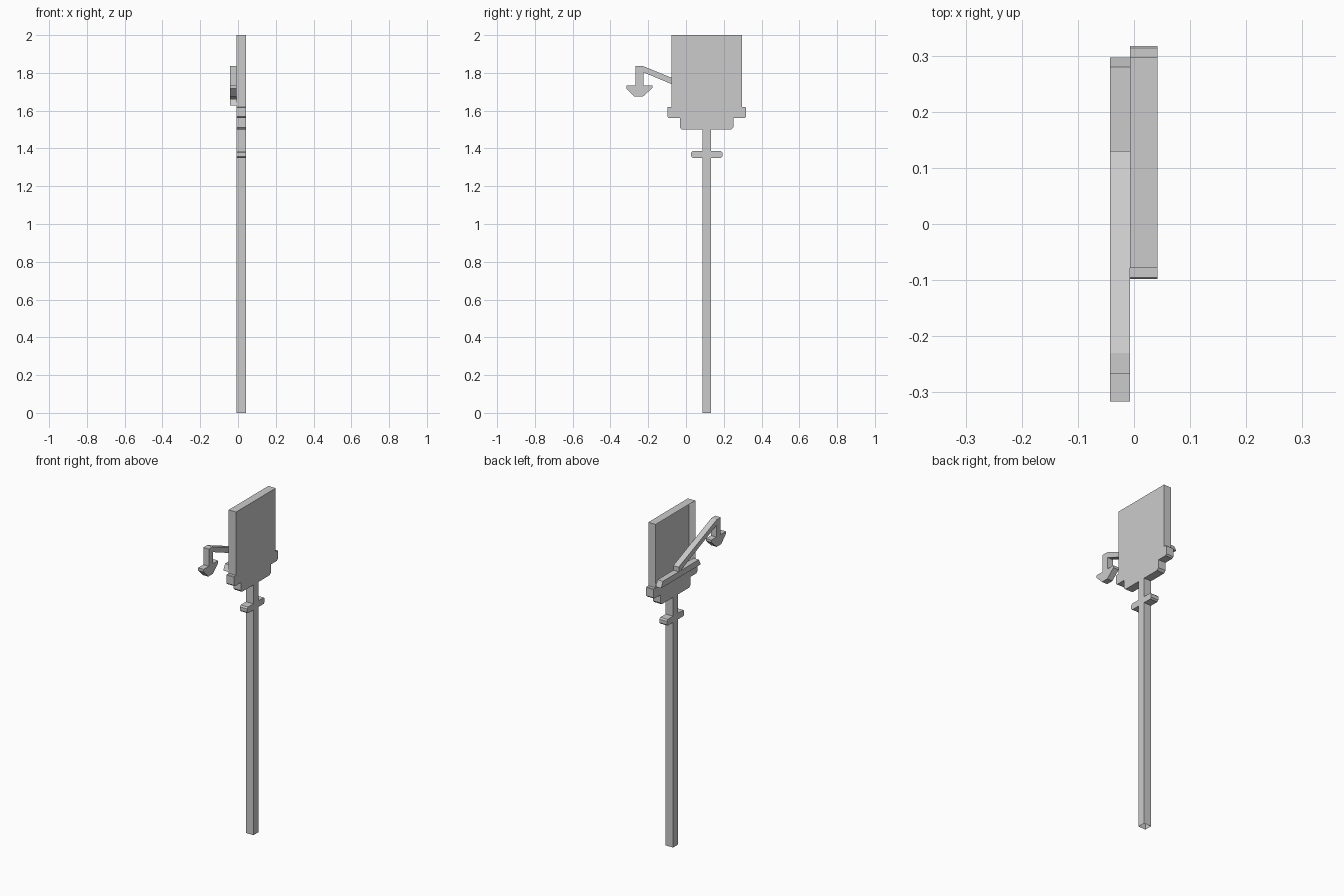
import bpy
import bmesh

if "Cube" in bpy.data.objects:
    bpy.data.objects.remove(bpy.data.objects["Cube"])

CY = 0.1095                 # centre line of the board and post
BACK, FRONT = -0.007, 0.042  # x range of the flat body


def extrude(name, profile, x0=BACK, x1=FRONT, open_bottom=False):
    """Extrude a y-z outline along x into a flat-faced solid."""
    bm = bmesh.new()
    face = bm.faces.new([bm.verts.new((x0, y, z)) for y, z in profile])
    res = bmesh.ops.extrude_face_region(bm, geom=[face])
    verts = [g for g in res["geom"] if isinstance(g, bmesh.types.BMVert)]
    bmesh.ops.translate(bm, verts=verts, vec=(x1 - x0, 0, 0))
    bmesh.ops.recalc_face_normals(bm, faces=bm.faces)
    if open_bottom:
        low = [f for f in bm.faces if f.normal.z < -0.9]
        bmesh.ops.delete(bm, geom=low, context='FACES')
    mesh = bpy.data.meshes.new(name)
    bm.to_mesh(mesh)
    bm.free()
    obj = bpy.data.objects.new(name, mesh)
    bpy.context.collection.objects.link(obj)
    return obj


def mirrored(half):
    """Complete a half outline given as (distance from centre line, z)."""
    return [(CY + d, z) for d, z in half] + [(CY - d, z) for d, z in reversed(half)]


def slab(width, z0, z1, low=0.0, high=0.0):
    """Symmetric bar outline with cut corners at the bottom and top."""
    w = width / 2
    half = [(w - low, z0)] if low else []
    half += [(w, z0 + low), (w, z1 - high)]
    if high:
        half.append((w - high, z1))
    return mirrored(half)


# Board: solid slab with a recess sunk into its -x face
board = extrude("board", slab(0.375, 1.60, 2.0))
bm = bmesh.new()
bm.from_mesh(board.data)
face = min(bm.faces, key=lambda f: f.calc_center_median().x)
bmesh.ops.inset_region(bm, faces=[face], thickness=0.018)
bmesh.ops.translate(bm, verts=face.verts, vec=(0.034, 0, 0))
bm.to_mesh(board.data)
bm.free()

# Stepped base under the board
extrude("ledge", slab(0.415, 1.56, 1.62, low=0.008, high=0.003))
extrude("lower_base", slab(0.285, 1.50, 1.56, low=0.012))

# Post with its cross bar
extrude("post", slab(0.046, 0.0, 1.50), open_bottom=True)
extrude("cross_bar", slab(0.165, 1.35, 1.387, low=0.008, high=0.008))

# Tray with sloping ends along the lower edge of the recess
extrude("tray", mirrored([(0.1875, 1.627), (0.1705, 1.662)]), -0.043, BACK)

# Sloping arm with a hanging hook head
arm = [(0.13, 1.655), (0.13, 1.69), (-0.23, 1.837), (-0.267, 1.837),
       (-0.267, 1.734), (-0.316, 1.734), (-0.316, 1.718), (-0.272, 1.674),
       (-0.229, 1.674), (-0.178, 1.720), (-0.178, 1.734), (-0.226, 1.734),
       (-0.226, 1.803)]
extrude("arm", arm, -0.043, BACK)
